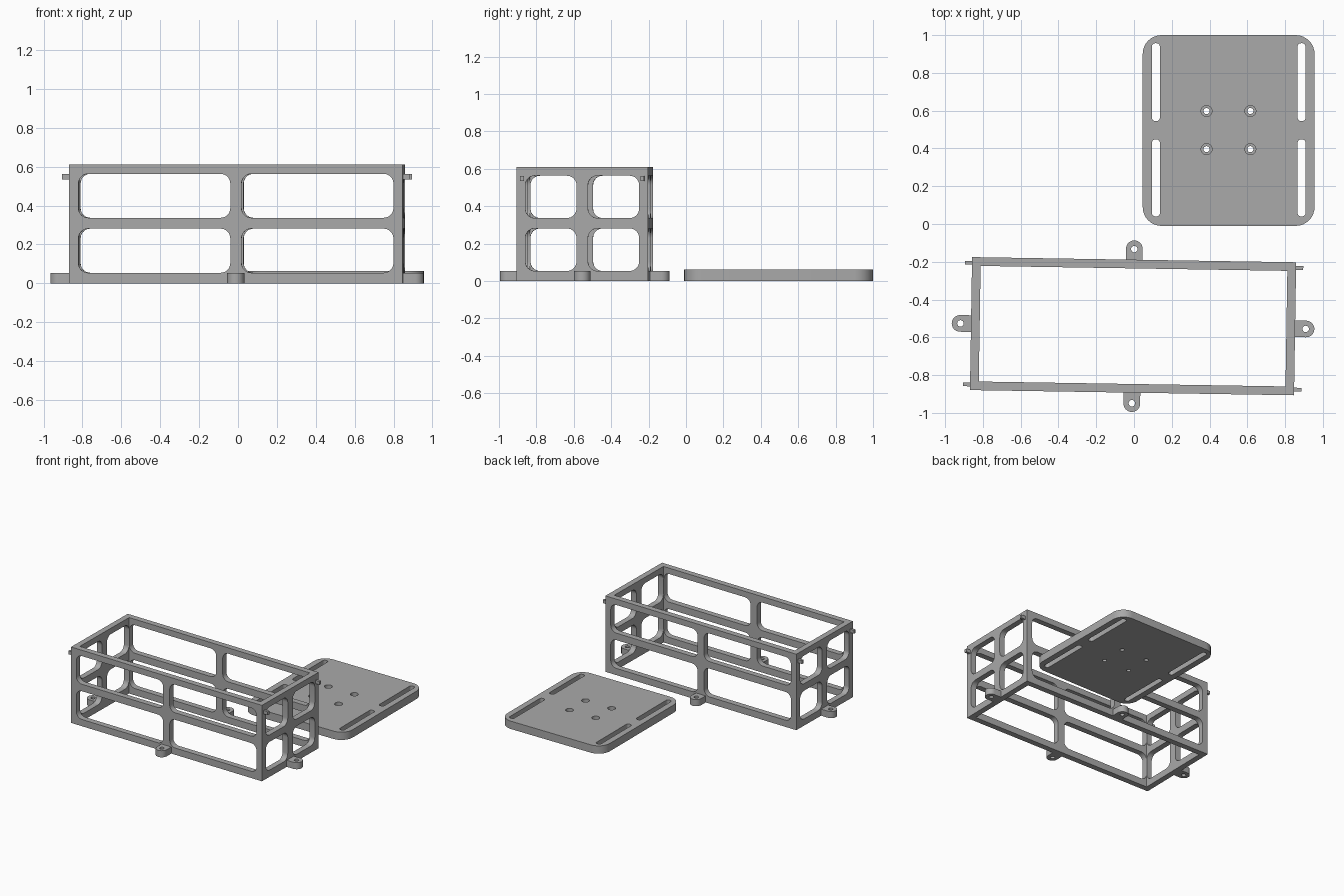
import bpy, bmesh
from math import pi, cos, sin, radians
from mathutils import Matrix, Vector

if "Cube" in bpy.data.objects:
    bpy.data.objects.remove(bpy.data.objects["Cube"], do_unlink=True)

grey = bpy.data.materials.new("plain grey")
grey.use_nodes = True
grey.diffuse_color = (0.4, 0.4, 0.4, 1)
grey.node_tree.nodes["Principled BSDF"].inputs["Base Color"].default_value = (0.4, 0.4, 0.4, 1)

# Outline planes: x-y extruded up, x-z extruded along y, y-z extruded along x
ALONG_Z = Matrix.Identity(4)
ALONG_Y = Matrix.Rotation(pi / 2, 4, "X")
ALONG_X = Matrix(((0, 0, 1, 0), (1, 0, 0, 0), (0, 1, 0, 0), (0, 0, 0, 1)))


def outline(x0, x1, y0, y1, radii, steps=8):
    """Rectangle with its own radius at each corner, counter-clockwise from +x +y."""
    corners = ((x1, y1, -1, -1), (x0, y1, 1, -1), (x0, y0, 1, 1), (x1, y0, -1, 1))
    pts = []
    for i, ((x, y, sx, sy), r) in enumerate(zip(corners, radii)):
        for k in range(steps + 1):
            a = (i + k / steps) * pi / 2
            pts.append((x + sx * r + r * cos(a), y + sy * r + r * sin(a)))
    return pts


def prism(name, x0, x1, y0, y1, low, high, r=0.0, axis=ALONG_Z, radii=None):
    bm = bmesh.new()
    for x, y in outline(x0, x1, y0, y1, radii or [r] * 4):
        bm.verts.new((x, y, low))
    bmesh.ops.remove_doubles(bm, verts=bm.verts[:], dist=1e-5)
    bm.verts.ensure_lookup_table()
    # Keep the ring order by sorting around the centre
    mid = Vector(((x0 + x1) / 2, (y0 + y1) / 2, low))
    ring = sorted(bm.verts, key=lambda v: Vector((1, 0)).angle_signed((v.co - mid).xy))
    face = bm.faces.new(ring)
    top = bmesh.ops.extrude_face_region(bm, geom=[face])
    moved = [g for g in top["geom"] if isinstance(g, bmesh.types.BMVert)]
    bmesh.ops.translate(bm, verts=moved, vec=(0, 0, high - low))
    bm.transform(axis)
    bmesh.ops.recalc_face_normals(bm, faces=bm.faces[:])
    mesh = bpy.data.meshes.new(name)
    bm.to_mesh(mesh)
    bm.free()
    mesh.materials.append(grey)
    obj = bpy.data.objects.new(name, mesh)
    bpy.context.collection.objects.link(obj)
    return obj


def disc(name, x, y, radius, low, high, axis=ALONG_Z):
    return prism(name, x - radius, x + radius, y - radius, y + radius, low, high, radius, axis)


def activate(obj):
    bpy.ops.object.select_all(action="DESELECT")
    obj.select_set(True)
    bpy.context.view_layer.objects.active = obj


def cut(obj, cutter):
    mod = obj.modifiers.new("cut", "BOOLEAN")
    mod.operation, mod.solver, mod.object = "DIFFERENCE", "EXACT", cutter
    activate(obj)
    bpy.ops.object.modifier_apply(modifier=mod.name)
    bpy.data.objects.remove(cutter, do_unlink=True)


def finish(obj, matrix=Matrix.Identity(4)):
    obj.data.transform(matrix)
    activate(obj)
    bpy.ops.object.shade_smooth_by_angle(angle=radians(30))


HX, HY, H, WALL = 0.858, 0.352, 0.61, 0.046
PLACE = Matrix.Translation((-0.005, -0.541, 0)) @ Matrix.Rotation(-0.016, 4, "Z")

# Open box frame with two rows of rounded windows on every side
frame = prism("box_frame", -HX, HX, -HY, HY, 0, H)
cut(frame, prism("cavity", -HX + WALL, HX - WALL, -HY + WALL, HY - WALL, -1, 1))
for low, high in ((0.054, 0.281), (0.337, 0.563)):
    for s in (-1, 1):
        for inner, outer, axis in ((0.029, HX - 0.048, ALONG_Y), (0.031, HY - 0.048, ALONG_X)):
            a, b = sorted((s * inner, s * outer))
            cut(frame, prism("window", a, b, low, high, -1, 1, 0.05, axis))

# Small blind holes and pegs at the upper corners of both ends
for sx, end in ((-1, "right"), (1, "left")):
    for sy, side in ((-1, "front"), (1, "back")):
        y = sy * 0.322
        a, b = sorted((sx * (HX - 0.03), sx * (HX + 0.03)))
        cut(frame, disc("pin_hole", y, 0.576, 0.011, a, b, ALONG_X))
        a, b = sorted((sx * HX, sx * (HX + 0.038)))
        finish(prism(f"peg_{side}_{end}", y - 0.01, y + 0.01, 0.534, 0.561, a, b, 0, ALONG_X), PLACE)
finish(frame, PLACE)

# Rounded mounting tabs at the foot of each side
for name, turn, reach in (("left", 0, HX), ("back", 1, HY), ("right", 2, HX), ("front", 3, HY)):
    tab = prism(f"mounting_tab_{name}", reach, reach + 0.102, -0.044, 0.044, 0, 0.053,
                radii=(0.044, 0, 0, 0.044))
    cut(tab, disc("screw_hole", reach + 0.056, 0, 0.017, -1, 1))
    finish(tab, PLACE @ Matrix.Rotation(turn * pi / 2, 4, "Z"))

# Flat plate with long slots and four counterbored holes
T = 0.063
plate = prism("cover_plate", 0.046, 0.956, -0.01, 1.0, 0, T, 0.1)
for x in (0.116, 0.887):
    for y0, y1 in ((0.04, 0.448), (0.545, 0.957)):
        cut(plate, prism("slot", x - 0.021, x + 0.021, y0, y1, -1, 1, 0.018))
for x in (0.384, 0.616):
    for y in (0.396, 0.598):
        cut(plate, disc("bore", x, y, 0.016, -1, 1))
        cut(plate, disc("counterbore", x, y, 0.029, T / 2, 1))
finish(plate)
